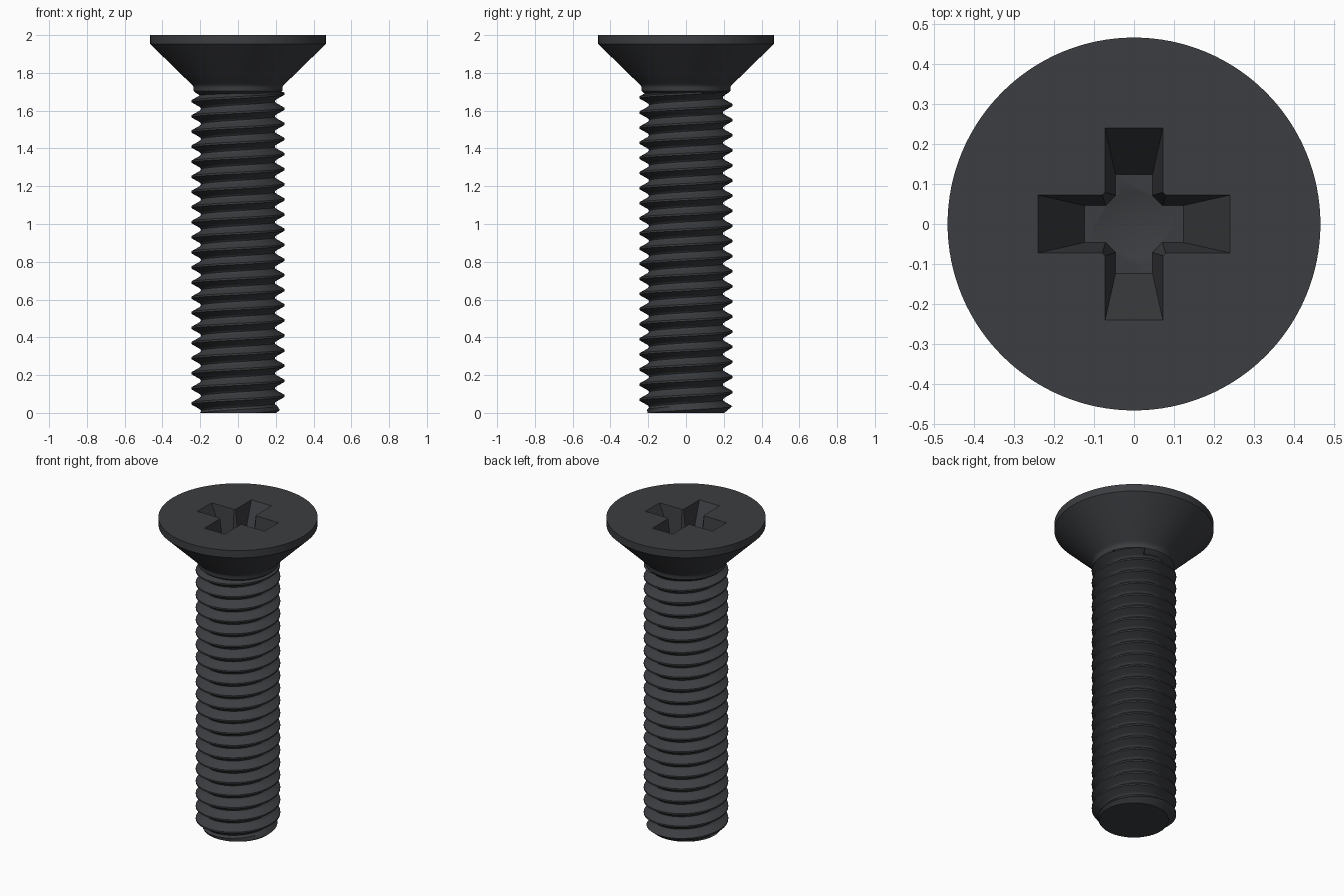
import bpy, bmesh, math

if "Cube" in bpy.data.objects:
    bpy.data.objects.remove(bpy.data.objects["Cube"])

PITCH, PHASE = 0.08, 0.01      # thread pitch, height of a crest at angle 0
SEG = 72                       # steps around the shank
Z_TOP = 1.70

mat = bpy.data.materials.new("black_steel")
mat.diffuse_color = (0.045, 0.047, 0.052, 1)
mat.use_nodes = True
mat.node_tree.nodes["Principled BSDF"].inputs["Base Color"].default_value = mat.diffuse_color


def finish(bm, name, angle=None):
    bmesh.ops.remove_doubles(bm, verts=bm.verts, dist=1e-5)
    bmesh.ops.recalc_face_normals(bm, faces=bm.faces)
    me = bpy.data.meshes.new(name)
    bm.to_mesh(me)
    bm.free()
    me.materials.append(mat)
    ob = bpy.data.objects.new(name, me)
    bpy.context.collection.objects.link(ob)
    return ob


def smooth(ob, degrees):
    bpy.ops.object.select_all(action='DESELECT')
    ob.select_set(True)
    bpy.context.view_layer.objects.active = ob
    bpy.ops.object.shade_smooth_by_angle(angle=math.radians(degrees))


# threaded shank: one thread profile swept along the helix, trimmed at both ends
profile = [(-0.06, 0.247), (0.06, 0.247), (0.34, 0.207), (0.42, 0.198),
           (0.50, 0.195), (0.58, 0.198), (0.66, 0.207)]
bm = bmesh.new()
rows = []
for turn in range(-2, int(Z_TOP / PITCH) + 3):
    for frac, rad in profile:
        row = []
        for j in range(SEG + 1):
            t = math.tau * j / SEG
            z = PHASE + PITCH * (turn + frac + j / SEG)
            r = min(rad, 0.203 + max(z, 0) * 1.2)
            if z <= 0:
                z, r = 0, 0.203
            elif z >= Z_TOP:
                z, r = Z_TOP, 0.2
            row.append(bm.verts.new((r * math.cos(t), r * math.sin(t), z)))
        rows.append(row)
for a, b in zip(rows, rows[1:]):
    for j in range(SEG):
        bm.faces.new((a[j], a[j + 1], b[j + 1], b[j]))
bmesh.ops.remove_doubles(bm, verts=bm.verts, dist=1e-5)
bmesh.ops.holes_fill(bm, edges=[e for e in bm.edges if e.is_boundary], sides=0)
shank = finish(bm, "threaded_shank")
smooth(shank, 35)

# countersunk head: lathed profile with a short neck
head_profile = [(0.20, 1.68), (0.225, 1.695), (0.236, 1.705), (0.236, 1.725),
                (0.240, 1.735), (0.252, 1.745), (0.465, 1.953), (0.465, 2.0)]
bm = bmesh.new()
N = 128
rings = [[bm.verts.new((r * math.cos(math.tau * i / N), r * math.sin(math.tau * i / N), z))
          for i in range(N)] for r, z in head_profile]
for a, b in zip(rings, rings[1:]):
    for i in range(N):
        bm.faces.new((a[i], a[(i + 1) % N], b[(i + 1) % N], b[i]))
bm.faces.new(rings[0])
bm.faces.new(rings[-1])
head = finish(bm, "countersunk_head")


# cross recess cutter: tapered cross with bevelled inner corners, plus a conical tip
def cross(reach, half, bevel, z):
    pts = [(reach, -half), (reach, half), (half + bevel, half), (half, half + bevel)]
    out = []
    for q in range(4):
        c, s = round(math.cos(q * math.pi / 2)), round(math.sin(q * math.pi / 2))
        out += [(x * c - y * s, x * s + y * c, z) for x, y in pts]
    return out


bm = bmesh.new()
K = 0.05 / 0.23                # extend above the head along the same taper
low = [bm.verts.new(p) for p in cross(0.123, 0.046, 0.025, 1.77)]
top = [bm.verts.new(p) for p in cross(0.239 + 0.116 * K, 0.072 + 0.026 * K, 0.003, 2.05)]
for i in range(16):
    k = (i + 1) % 16
    bm.faces.new((low[i], low[k], top[k], top[i]))
bm.faces.new(low)
bm.faces.new(top)
cross_cut = finish(bm, "recess_cutter")

bm = bmesh.new()
bmesh.ops.create_cone(bm, cap_ends=True, segments=48, radius1=0.0, radius2=0.082, depth=0.04)
bmesh.ops.translate(bm, verts=bm.verts, vec=(0, 0, 1.7505))
tip_cut = finish(bm, "recess_tip_cutter")

bpy.context.view_layer.objects.active = head
for cut in (cross_cut, tip_cut):
    m = head.modifiers.new(cut.name, 'BOOLEAN')
    m.object, m.operation, m.solver = cut, 'DIFFERENCE', 'EXACT'
    bpy.ops.object.modifier_apply(modifier=m.name)
    bpy.data.objects.remove(cut)
smooth(head, 30)
